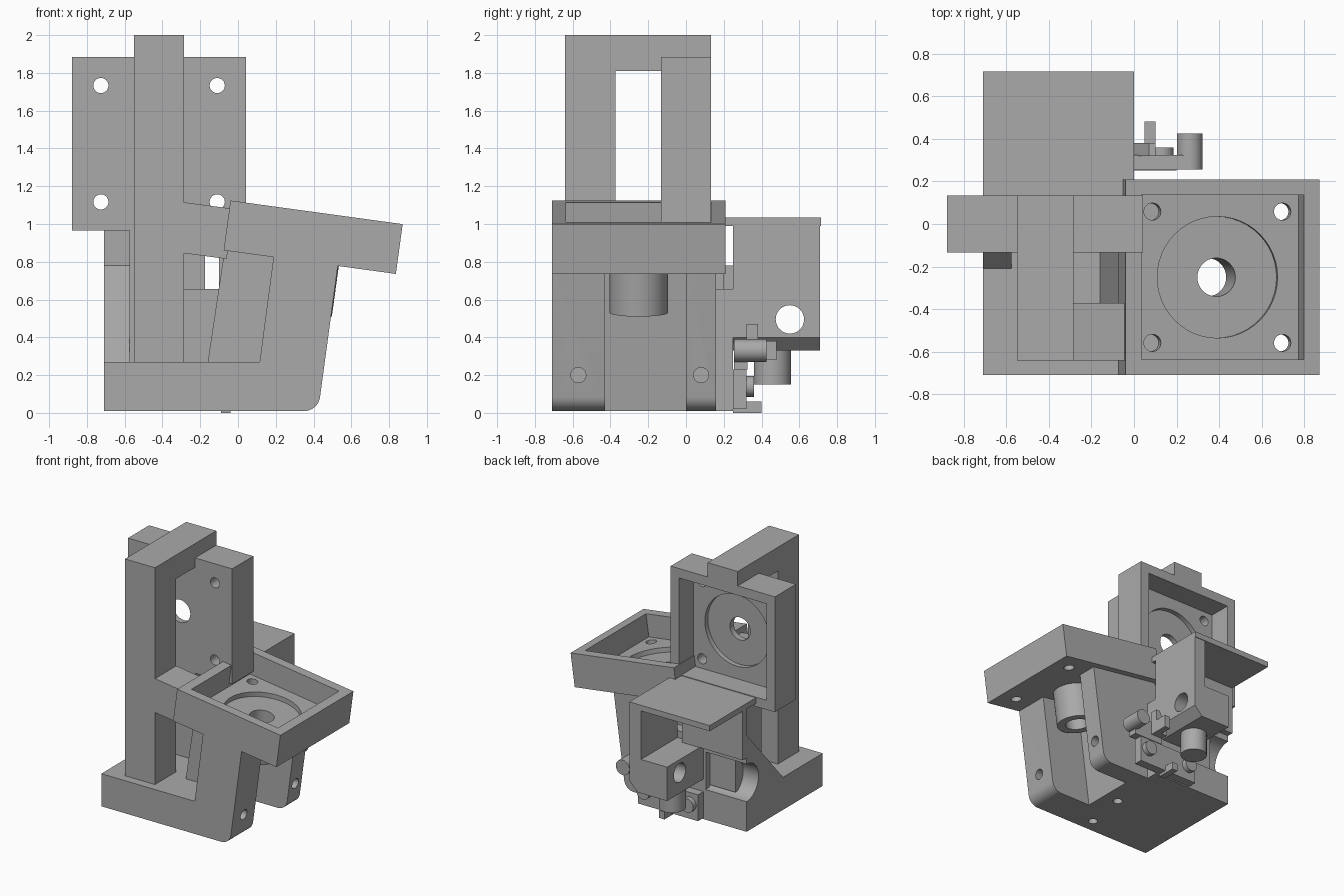
import bpy, bmesh, math
from mathutils import Matrix, Vector

cube = bpy.data.objects.get("Cube")
if cube:
    bpy.data.objects.remove(cube)

grey = bpy.data.materials.new("plain grey")
grey.use_nodes = True
colour = (0.4, 0.4, 0.4, 1)
grey.diffuse_color = colour
grey.node_tree.nodes["Principled BSDF"].inputs["Base Color"].default_value = colour


def make(name, bm):
    bmesh.ops.recalc_face_normals(bm, faces=bm.faces)
    mesh = bpy.data.meshes.new(name)
    bm.to_mesh(mesh)
    bm.free()
    mesh.materials.append(grey)
    ob = bpy.data.objects.new(name, mesh)
    bpy.context.collection.objects.link(ob)
    return ob


def box(name, x, y, z):
    bm = bmesh.new()
    bmesh.ops.create_cube(bm, size=1)
    for v in bm.verts:
        v.co = [r[0] + (c + 0.5) * (r[1] - r[0]) for c, r in zip(v.co, (x, y, z))]
    return make(name, bm)


def prism(name, profile, axis, lo, hi):
    """Extrude a profile along x (profile in y, z) or y (profile in x, z)."""
    bm = bmesh.new()
    place = (lambda a, b: (lo, a, b)) if axis == "x" else (lambda a, b: (a, lo, b))
    face = bm.faces.new([bm.verts.new(place(a, b)) for a, b in profile])
    new = bmesh.ops.extrude_face_region(bm, geom=[face])["geom"]
    step = Vector((hi - lo, 0, 0)) if axis == "x" else Vector((0, hi - lo, 0))
    bmesh.ops.translate(bm, vec=step, verts=[g for g in new if isinstance(g, bmesh.types.BMVert)])
    return make(name, bm)


def rod(name, centre, radius, length, axis="z"):
    turn = {"x": Matrix.Rotation(math.pi / 2, 4, "Y"),
            "y": Matrix.Rotation(math.pi / 2, 4, "X"), "z": Matrix()}[axis]
    bm = bmesh.new()
    bmesh.ops.create_cone(bm, cap_ends=True, segments=48, radius1=radius, radius2=radius,
                          depth=length, matrix=Matrix.Translation(centre) @ turn)
    ob = make(name, bm)
    smooth(ob)
    return ob


def smooth(ob):
    bpy.ops.object.select_all(action="DESELECT")
    ob.select_set(True)
    bpy.context.view_layer.objects.active = ob
    bpy.ops.object.shade_smooth_by_angle(angle=math.radians(30))


def cut(ob, *cutters):
    for c in cutters:
        mod = ob.modifiers.new("cut", "BOOLEAN")
        mod.operation = "DIFFERENCE"
        mod.solver = "EXACT"
        mod.object = c
        bpy.context.view_layer.objects.active = ob
        bpy.ops.object.modifier_apply(modifier=mod.name)
        bpy.data.objects.remove(c)
    smooth(ob)


def motor_holder(name, matrix, boss):
    """Square open tray with round seat, shaft hole and four screw holes."""
    h, t = 0.46, 0.133
    tray = box(name, (-h, h), (-h, h), (-t, t))
    w = h - 0.075
    cut(tray, box("c", (-w, w), (-w, w), (t - 0.18, 1)),
        rod("c", (0, 0, 0), 0.285, 0.17), rod("c", (0, 0, 0), 0.09, 1),
        *[rod("c", (a, b, 0), 0.04, 1) for a in (-0.308, 0.308) for b in (-0.308, 0.308)])
    tray.matrix_world = matrix
    if boss:
        tube = rod(name + "_boss", (0, 0, -t - 0.13), 0.155, 0.28)
        cut(tube, rod("c", (0, 0, -0.2), 0.09, 2))
        tube.matrix_world = matrix


# Two motor holders: one upright, one tilted
motor_holder("upright_motor_holder", Matrix.Translation((-0.418, 0, 1.425))
             @ Matrix.Rotation(-math.pi / 2, 4, "X"), False)
motor_holder("tilted_motor_holder", Matrix.Translation((0.398, -0.25, 0.93))
             @ Matrix.Rotation(math.radians(7.8), 4, "Y"), True)

# Base plate with floor holes
base = prism("base", [(-0.71, 0.01), (0.08, 0.01), (0.115, 0.27), (-0.71, 0.27)], "y", -0.71, 0.16)
cut(base, rod("c", (-0.05, -0.25, 0.1), 0.035, 1), rod("c", (-0.1, -0.6, 0.1), 0.035, 0.3))

# Front post, top beam, arm and rear column
box("front_post", (-0.55, -0.285), (-0.64, -0.372), (0.27, 2))
box("top_beam", (-0.55, -0.285), (-0.372, 0.133), (1.81, 2))
prism("arm", [(-0.285, 0.845), (-0.06, 0.815), (-0.025, 1.08), (-0.285, 1.115)], "y", -0.64, -0.372)
box("rear_column", (-0.575, -0.285), (-0.13, 0.2), (0.27, 0.97))

# Leaning legs with rounded toes and a wall between them
toe = [(0.35 + 0.085 * math.sin(a), 0.095 - 0.085 * math.cos(a))
       for a in [math.radians(82) * i / 8 for i in range(9)]]
outline = [(0.08, 0.01)] + toe + [(0.53, 0.79), (0.19, 0.84)]
for name, lo, hi in (("front_leg", -0.71, -0.43), ("back_leg", 0.0, 0.16)):
    leg = prism(name, outline, "y", lo, hi)
    cut(leg, rod("c", (0.4, (lo + hi) / 2, 0.2), 0.04, 0.4, "x"))
prism("leaning_wall", [(-0.16, 0.27), (0.115, 0.27), (0.19, 0.84), (-0.07, 0.87)], "y", -0.43, 0.16)

# Sloping side gusset and rear block with a round bite
gusset = prism("side_gusset", [(-0.71, 0.01), (-0.71, 0.27), (-0.21, 0.27), (0.25, 0.78),
                               (0.25, 0.01)], "x", -0.71, -0.575)
inner = box("rear_block", (-0.575, -0.35), (0.16, 0.25), (0.01, 0.78))
for part in (gusset, inner):
    cut(part, rod("c", (-0.5, 0.25, 0.4), 0.15, 0.8, "x"))
box("rear_wall", (-0.35, 0.0), (0.16, 0.25), (0.01, 0.655))

# Feed housing: roof, walls, drilled block and round foot
box("housing_roof", (-0.71, 0), (0.13, 0.715), (0.99, 1.035))
box("housing_front_wall", (-0.71, -0.175), (0.25, 0.3), (0.6, 1.0))
box("housing_side_wall", (-0.1, 0), (0.25, 0.71), (0.6, 1.0))
block = prism("drilled_block", [(-0.33, 0.33), (-0.07, 0.33), (0, 0.4), (0, 0.6), (-0.33, 0.6)],
              "y", 0.25, 0.71)
cut(block, rod("c", (-0.15, 0.55, 0.495), 0.075, 1, "x"))
rod("round_foot", (-0.2, 0.458, 0.24), 0.098, 0.18)

# Small rear bracket, knob and screws
box("rear_bracket", (-0.33, 0.2), (0.25, 0.32), (0.02, 0.23))
box("knob_bracket", (0, 0.26), (0.255, 0.325), (0.23, 0.39))
rod("knob", (0.262, 0.34, 0.33), 0.06, 0.17, "y")
prism("hook", [(0, 0.28), (0.1, 0.28), (0.1, 0.47), (0.07, 0.47), (0, 0.36)], "y", 0.32, 0.38)
box("hook_tip", (0.05, 0.1), (0.38, 0.48), (0.28, 0.38))
for x in (-0.26, 0.13):
    rod("bracket_screw", (x, 0.335, 0.14), 0.055, 0.05, "y")
box("lower_tab", (-0.09, -0.04), (0.25, 0.4), (0, 0.06))
